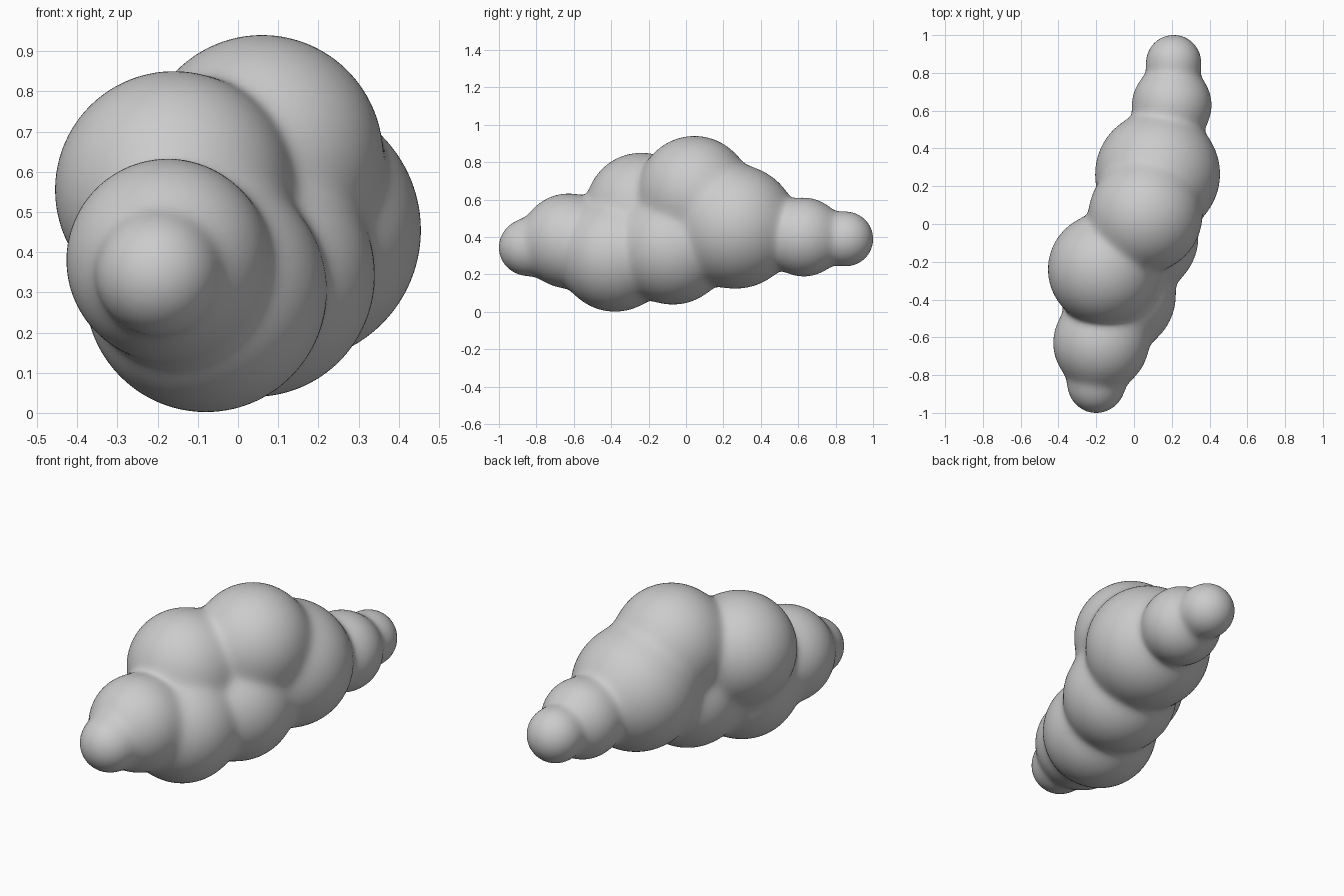
import bpy, bmesh, math
from mathutils import Vector, Matrix

if "Cube" in bpy.data.objects:
    bpy.data.objects.remove(bpy.data.objects["Cube"])

# Puffs of the cloud: centre x, y, z and radius
PUFFS = [
    (-0.20, -0.850, 0.345, 0.150),   # front tip
    (-0.175, -0.63, 0.380, 0.252),   # front
    (-0.08, -0.38, 0.302, 0.300),    # lower front
    (-0.16, -0.24, 0.555, 0.295),    # upper left
    (0.06, 0.045, 0.640, 0.300),     # top
    (0.04, -0.07, 0.340, 0.300),     # lower middle
    (0.125, 0.265, 0.455, 0.330),    # right
    (0.20, 0.63, 0.400, 0.210),      # back
    (0.21, 0.855, 0.390, 0.145),     # back tip
]
BLEND = 0.02
balls = [(Vector(p[:3]), p[3]) for p in PUFFS]

# Overlapping spheres in one mesh
bm = bmesh.new()
for c, r in balls:
    bmesh.ops.create_icosphere(bm, subdivisions=4, radius=r,
                               matrix=Matrix.Translation(c))
mesh = bpy.data.meshes.new("cloud")
bm.to_mesh(mesh)
bm.free()
cloud = bpy.data.objects.new("cloud", mesh)
bpy.context.collection.objects.link(cloud)
bpy.context.view_layer.objects.active = cloud
cloud.select_set(True)

# Fuse into a single skin and relax the creases
m = cloud.modifiers.new("fuse", 'REMESH')
m.mode = 'VOXEL'
m.voxel_size = 0.018
s = cloud.modifiers.new("relax", 'SMOOTH')
s.factor = 0.5
s.iterations = 10
for name in ("fuse", "relax"):
    bpy.ops.object.modifier_apply(modifier=name)

# Pull the skin onto the softly blended union of the puffs
for v in cloud.data.vertices:
    p = v.co.copy()
    for _ in range(4):
        total, grad = 0.0, Vector()
        for c, r in balls:
            d = p - c
            dist = max(d.length, 1e-6)
            if dist - r > 0.25:
                continue
            w = math.exp((r - dist) / BLEND)
            total += w
            grad += d * (w / dist)
        if total == 0:
            break
        grad /= total
        f = -BLEND * math.log(total)
        p -= grad * (f / max(grad.length_squared, 0.3))
    v.co = p

for poly in cloud.data.polygons:
    poly.use_smooth = True
cloud.data.update()
